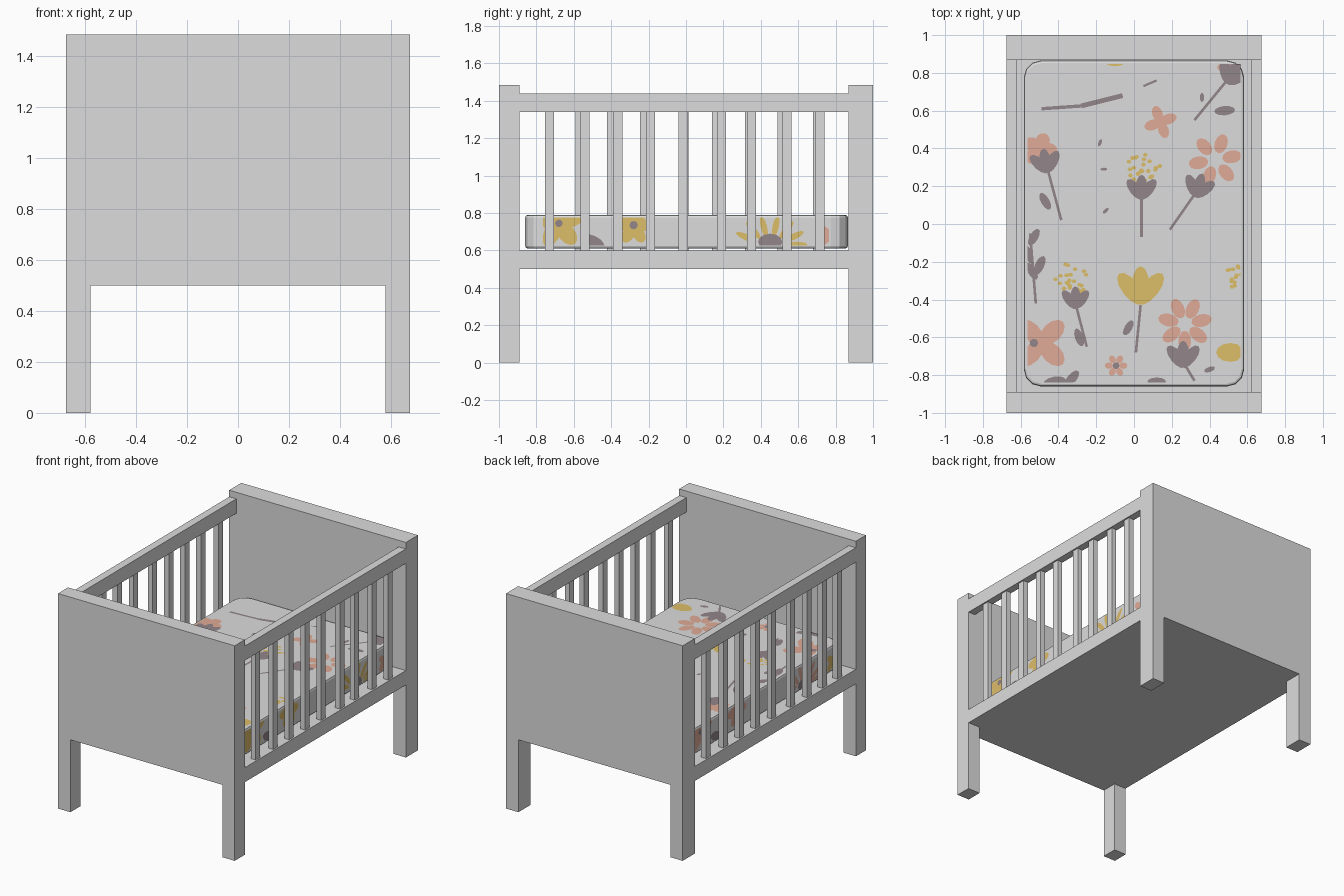
import bpy, bmesh, math, random
from mathutils import Vector

if "Cube" in bpy.data.objects:
    bpy.data.objects.remove(bpy.data.objects["Cube"])

random.seed(3)


def material(name, rgb):
    m = bpy.data.materials.new(name)
    m.diffuse_color = (*rgb, 1)
    m.use_nodes = True
    m.node_tree.nodes["Principled BSDF"].inputs["Base Color"].default_value = m.diffuse_color
    return m


GREY = material("light_grey", (0.72, 0.72, 0.72))
COLOURS = {
    "yellow": material("yellow", (0.72, 0.51, 0.14)),
    "salmon": material("salmon", (0.75, 0.41, 0.31)),
    "mauve": material("mauve_grey", (0.29, 0.235, 0.25)),
}


def finish(bm, name, mat):
    me = bpy.data.meshes.new(name)
    bm.to_mesh(me)
    bm.free()
    me.materials.append(mat)
    ob = bpy.data.objects.new(name, me)
    bpy.context.collection.objects.link(ob)
    return ob


def box_bm(x0, x1, y0, y1, z0, z1):
    bm = bmesh.new()
    bmesh.ops.create_cube(bm, size=1)
    for v in bm.verts:
        v.co = Vector(((x0 + x1) / 2 + v.co.x * (x1 - x0),
                       (y0 + y1) / 2 + v.co.y * (y1 - y0),
                       (z0 + z1) / 2 + v.co.z * (z1 - z0)))
    return bm


def box(name, *dims):
    return finish(box_bm(*dims), name, GREY)


def end_panel(name, y0, y1):
    # board with two legs, extruded from one outline
    pts = [(-.675, 0), (-.58, 0), (-.58, .5), (.58, .5), (.58, 0), (.675, 0), (.675, 1.485), (-.675, 1.485)]
    bm = bmesh.new()
    f = bm.faces.new([bm.verts.new((x, y0, z)) for x, z in pts])
    r = bmesh.ops.extrude_face_region(bm, geom=[f])
    for v in r["geom"]:
        if isinstance(v, bmesh.types.BMVert):
            v.co.y = y1
    bmesh.ops.recalc_face_normals(bm, faces=bm.faces[:])
    finish(bm, name, GREY)


# Frame
Y0, Y1 = -.89, .868
end_panel("front_panel", -1, Y0)
end_panel("back_panel", Y1, 1)
box("base_board", -.674, .674, Y0, Y1, .5, .6)

# Side rails and unevenly spaced slats
SLATS = {
    1: (-.73, -.54, -.365, -.19, -.015, .19, .35, .54, .715),
    -1: (-.73, -.565, -.397, -.22, -.012, .165, .34, .515, .705),
}
for s, side in ((1, "right"), (-1, "left")):
    xa, xb = sorted((s * .62, s * .674))
    box(side + "_top_rail", xa, xb, Y0, Y1, 1.34, 1.44)
    xa, xb = sorted((s * .627, s * .663))
    for i, y in enumerate(SLATS[s]):
        box(f"{side}_slat_{i + 1}", xa, xb, y - .025, y + .025, .6, 1.34)

# Mattress with rounded corners and soft rims
bm = box_bm(-.583, .583, -.86, .866, .61, .79)
edges = [e for e in bm.edges if abs(e.verts[0].co.z - e.verts[1].co.z) > .1]
bmesh.ops.bevel(bm, geom=edges, offset=.09, segments=3, profile=.5, affect='EDGES')
edges = [e for e in bm.edges if abs(e.verts[0].co.z - e.verts[1].co.z) < .01]
bmesh.ops.bevel(bm, geom=edges, offset=.014, segments=2, profile=.5, affect='EDGES')
finish(bm, "mattress", GREY)

# Floral print: thin plates, one mesh per colour
PRINT = {c: bmesh.new() for c in COLOURS}
LIFT = {"salmon": .001, "yellow": .002, "mauve": .003}


def clamp(a, lo, hi):
    return max(lo, min(hi, a))


def place(col, pts, plane):
    bm, d, cos = PRINT[col], LIFT[col], []
    for u, v in pts:
        if plane == "top":
            co = Vector((clamp(u, -.565, .565), clamp(v, -.84, .848), .79 + d))
        else:
            s = 1 if plane == "right" else -1
            co = Vector((s * (.583 + d), s * clamp(u, -.765, .765), clamp(v, .626, .775)))
        if not cos or (co - cos[-1]).length > 1e-4:
            cos.append(co)
    if (cos[0] - cos[-1]).length < 1e-4:
        cos.pop()
    if len(cos) > 2:
        bm.faces.new([bm.verts.new(c) for c in cos])


def blob(col, u, v, a, b, deg=0, plane="top", n=12):
    t = math.radians(deg)
    pts = []
    for i in range(n):
        k = 2 * math.pi * i / n
        p, q = a * math.cos(k), b * math.sin(k)
        pts.append((u + p * math.cos(t) - q * math.sin(t), v + p * math.sin(t) + q * math.cos(t)))
    place(col, pts, plane)


def stem(u0, v0, u1, v1, w=.007):
    d = Vector((u1 - u0, v1 - v0)).normalized() * w
    place("mauve", [(u0 + d.y, v0 - d.x), (u1 + d.y, v1 - d.x), (u1 - d.y, v1 + d.x), (u0 - d.y, v0 + d.x)], "top")


def flower(col, u, v, n, ring, a, b, start=0, heart=0, plane="top"):
    for i in range(n):
        g = start + 360 * i / n
        t = math.radians(g)
        blob(col, u + ring * math.cos(t), v + ring * math.sin(t), a, b, g, plane)
    if heart:
        blob("mauve", u, v, heart, heart, 0, plane)


def tulip(col, u, v, size, tilt=0):
    for g in (-38, 0, 38):
        t = math.radians(90 + tilt + g)
        blob(col, u + size * .5 * math.cos(t), v + size * .5 * math.sin(t), size * .6, size * .27, 90 + tilt + g)


def spray(u, v, r, n=26):
    for _ in range(n):
        t, k = random.uniform(0, 6.28), r * math.sqrt(random.random())
        blob("yellow", u + k * math.cos(t), v + k * math.sin(t), .013, .011, 0, "top", 6)


# Top print: stemmed flowers as (head u, v, size, tilt, stem end u, v)
for u, v, s, g, eu, ev in ((-.46, .28, .11, 10, -.385, .02), (.50, .75, .12, -25, .32, .55),
                           (.04, .14, .11, 0, .04, -.07), (.33, .15, .11, -15, .19, -.03),
                           (-.31, -.44, .10, 0, -.25, -.65), (.26, -.75, .12, 0, .32, -.83)):
    tulip("mauve", u, v, s, g)
    stem(u, v + .02, eu, ev)
tulip("yellow", .035, -.41, .17)
stem(.035, -.43, .01, -.68)
stem(-.49, .61, -.28, .625, .009)
stem(-.28, .625, -.06, .68, .013)
stem(-.55, -.05, -.52, -.42)
stem(.05, .73, .12, .76, .006)
# Leaves (u, v, half length, angle)
for u, v, a, g in ((-.47, .12, .05, 120), (.48, .60, .055, 5), (-.53, -.07, .05, 60), (-.56, -.16, .05, 110),
                   (-.50, -.22, .055, 65), (-.54, -.25, .05, 120), (-.29, -.60, .05, 110), (-.03, -.55, .045, 60),
                   (-.33, -.82, .055, 50), (-.42, -.835, .06, 10), (.12, -.835, .05, 0), (.40, -.77, .03, 20),
                   (.36, .67, .025, 90), (-.15, .07, .02, 45), (-.16, .29, .018, 0), (-.18, .43, .02, 70)):
    blob("mauve", u, v, a, a * .45, g)
spray(.055, .30, .09)
spray(-.33, -.29, .085)
spray(.55, -.27, .07, 16)
flower("salmon", -.50, .39, 5, .045, .05, .04)
flower("salmon", .14, .54, 4, .045, .045, .028, 20)
flower("salmon", .43, .34, 6, .09, .052, .034, 10)
flower("salmon", .27, -.53, 7, .09, .055, .034, 12)
flower("salmon", -.49, -.63, 4, .08, .08, .05, 45)
blob("mauve", -.53, -.63, .022, .022)
flower("salmon", -.095, -.75, 6, .038, .022, .017, 0, .018)
blob("yellow", .51, -.68, .075, .05)
blob("yellow", -.10, .85, .045, .014)
blob("salmon", .50, .83, .06, .03)

# Side prints
for plane, a, b in (("right", "yellow", "salmon"), ("left", "salmon", "yellow")):
    flower(a, -.68, .745, 5, .07, .07, .045, 20, .02, plane)
    flower(a, -.28, .735, 6, .055, .05, .032, 0, .022, plane)
    blob("mauve", -.50, .645, .07, .035, -25, plane)
    for g in range(0, 181, 26):
        t = math.radians(g)
        blob(a, .45 + .14 * math.cos(t), .63 + .10 * math.sin(t), .06, .017, g, plane)
    blob("mauve", .45, .645, .065, .045, 0, plane)
    flower(b, .76, .68, 4, .03, .04, .025, 45, 0, plane)

for c, bm in PRINT.items():
    finish(bm, "mattress_print_" + c, COLOURS[c])
